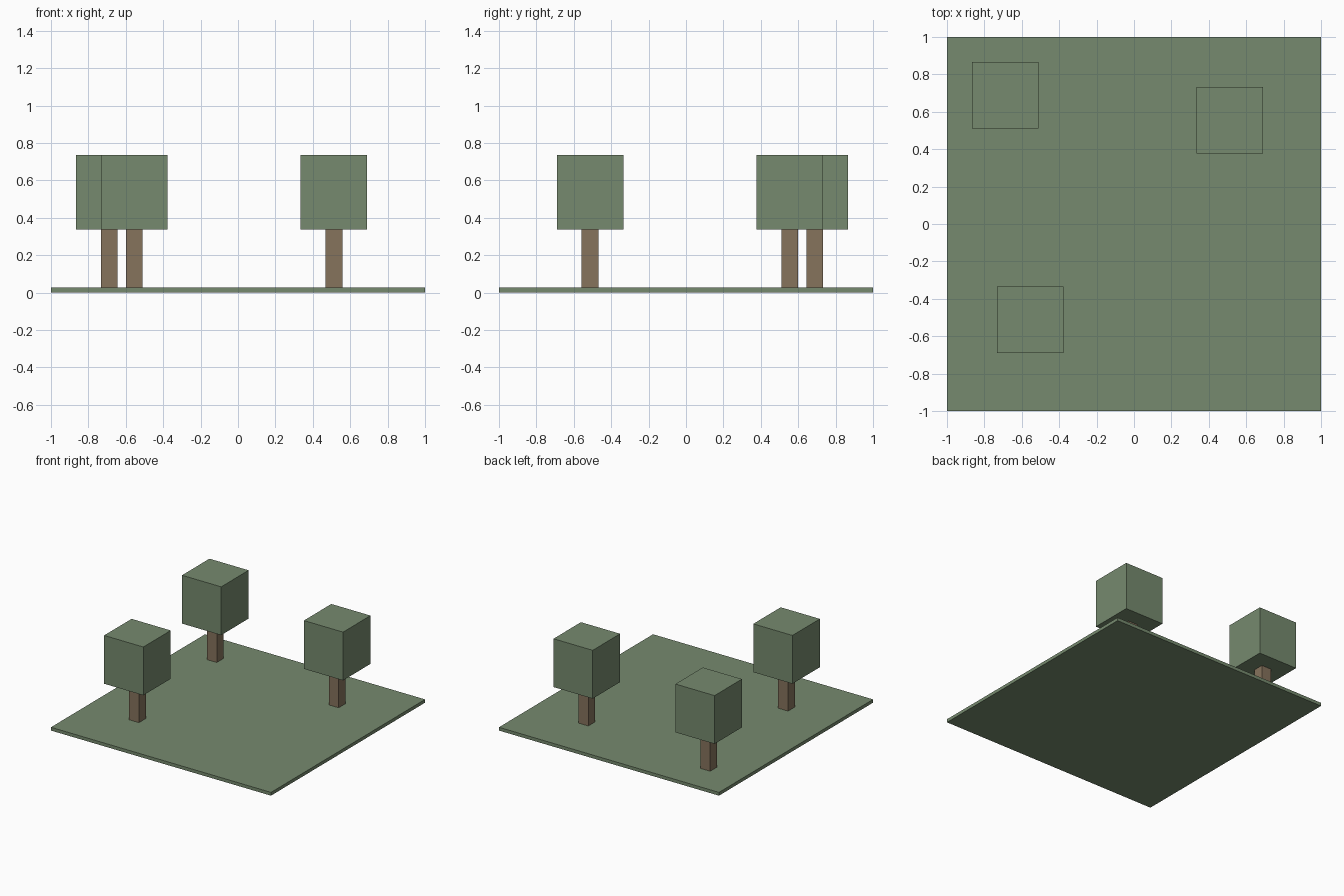
import bpy

default = bpy.data.objects.get("Cube")
if default:
    bpy.data.objects.remove(default, do_unlink=True)


def make_material(name, rgb):
    mat = bpy.data.materials.new(name)
    mat.use_nodes = True
    colour = (*rgb, 1.0)
    mat.diffuse_color = colour
    mat.node_tree.nodes["Principled BSDF"].inputs["Base Color"].default_value = colour
    return mat


def box(name, x, y, width, bottom, top, mat):
    """Square upright block between two heights."""
    bpy.ops.mesh.primitive_cube_add(size=1, location=(x, y, (bottom + top) / 2))
    obj = bpy.context.object
    obj.name = name
    obj.scale = (width, width, top - bottom)
    bpy.ops.object.transform_apply(location=False, rotation=False, scale=True)
    obj.data.materials.append(mat)
    return obj


green = make_material("leaf green", (0.181, 0.255, 0.156))
brown = make_material("bark brown", (0.238, 0.172, 0.108))

GROUND_TOP = 0.027
CROWN_BOTTOM = 0.338
CROWN_TOP = 0.735

# Thin square lawn
box("ground", 0, 0, 2, 0, GROUND_TOP, green)

# Three identical block trees
trees = {
    "back_right": (-0.688, 0.688),
    "front_right": (-0.555, -0.513),
    "back_left": (0.513, 0.555),
}
for place, (x, y) in trees.items():
    box(f"{place}_trunk", x, y, 0.09, GROUND_TOP, CROWN_BOTTOM, brown)
    box(f"{place}_crown", x, y, 0.356, CROWN_BOTTOM, CROWN_TOP, green)
